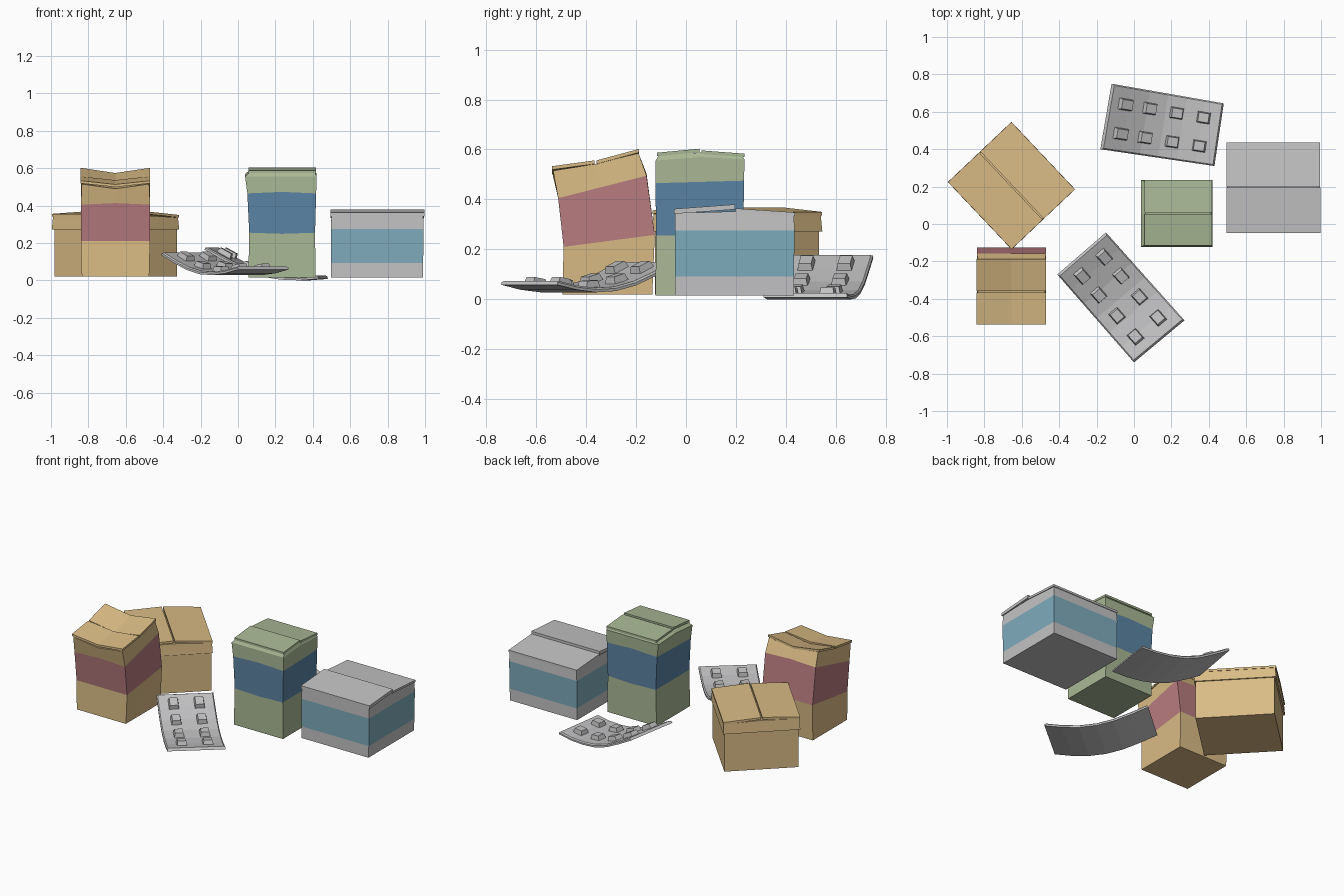
import bpy, bmesh, math
from mathutils import Vector, Matrix

if "Cube" in bpy.data.objects:
    bpy.data.objects.remove(bpy.data.objects["Cube"])


def mat(name, rgb):
    m = bpy.data.materials.new(name)
    m.diffuse_color = (*rgb, 1)
    m.use_nodes = True
    m.node_tree.nodes["Principled BSDF"].inputs["Base Color"].default_value = m.diffuse_color
    return m


TAN = mat("cardboard tan", (0.70, 0.50, 0.235))
RED = mat("dusty red", (0.48, 0.20, 0.215))
GREEN = mat("sage green", (0.40, 0.48, 0.30))
BLUE = mat("denim blue", (0.105, 0.23, 0.37))
TEAL = mat("soft teal", (0.21, 0.41, 0.50))
GREY = mat("light grey", (0.55, 0.55, 0.56))


def finish(name, bm, mats, matrix=None):
    bmesh.ops.recalc_face_normals(bm, faces=bm.faces)
    me = bpy.data.meshes.new(name)
    bm.to_mesh(me)
    bm.free()
    for m in mats:
        me.materials.append(m)
    ob = bpy.data.objects.new(name, me)
    bpy.context.collection.objects.link(ob)
    if matrix:
        ob.matrix_world = matrix
    return ob


def loft(name, levels, mats, bands=None, matrix=None):
    """Stack of 8-point rings; level = x0, x1, y0, y1, z front, z back, sag at mid x, rise at mid y."""
    bm = bmesh.new()
    rings, caps = [], []
    for x0, x1, y0, y1, zf, zb, sag, rise in levels:
        xm, ym, zm = (x0 + x1) / 2, (y0 + y1) / 2, (zf + zb) / 2 + rise
        pts = [(x0, y0, zf), (xm, y0, zf + sag), (x1, y0, zf), (x1, ym, zm),
               (x1, y1, zb), (xm, y1, zb + sag), (x0, y1, zb), (x0, ym, zm)]
        rings.append([bm.verts.new(p) for p in pts])
        caps.append((xm, ym, zm + sag))
    for i in range(len(rings) - 1):
        a, b = rings[i], rings[i + 1]
        for k in range(8):
            n = (k + 1) % 8
            f = bm.faces.new((a[k], a[n], b[n], b[k]))
            f.material_index = bands[i] if bands else 0
    for r, c in ((rings[0], caps[0]), (rings[-1], caps[-1])):
        v = bm.verts.new(c)
        for k in (1, 3, 5, 7):
            bm.faces.new((r[k], r[(k + 1) % 8], r[(k + 2) % 8], v))
    return finish(name, bm, mats, matrix)


def flap(name, x0, x1, y0, y1, zf, zb, sag, m, matrix=None, t=0.014):
    """Thin lid flap whose top edges sit at zf and zb."""
    loft(name, [(x0, x1, y0, y1, zf - t, zb - t, sag, 0),
                (x0, x1, y0, y1, zf, zb, sag, 0)], [m], matrix=matrix)


# Leaning tan carton with a red band
loft("leaning_carton", [
    (-.835, -.475, -.495, -.135, .02, .02, 0, 0),
    (-.84, -.47, -.49, -.125, .21, .258, 0, 0),
    (-.84, -.47, -.512, -.158, .405, .495, .008, 0),
    (-.835, -.475, -.532, -.19, .515, .585, -.025, -.008)], [TAN, RED], [0, 1, 0])
flap("leaning_carton_front_flap", -.842, -.47, -.536, -.367, .533, .556, -.02, TAN)
flap("leaning_carton_back_flap", -.842, -.47, -.359, -.188, .556, .602, -.028, TAN)

# Turned tan carton with a wider lid
M = Matrix.Translation((-.655, .205, 0)) @ Matrix.Rotation(math.radians(-46.6), 4, 'Z')
loft("turned_carton", [
    (-.238, .240, -.224, .226, .02, .02, 0, 0),
    (-.238, .240, -.224, .226, .28, .28, 0, 0)], [TAN], matrix=M)
loft("turned_carton_lid", [
    (-.248, .248, -.234, .234, .272, .272, 0, 0),
    (-.243, .243, -.230, .230, .342, .336, 0, .008)], [TAN], matrix=M)
flap("turned_carton_left_flap", -.247, .247, -.233, -.004, .356, .368, 0, TAN, M)
flap("turned_carton_right_flap", -.247, .247, .004, .233, .368, .350, 0, TAN, M)

# Tall green carton with a blue band and a peaked top
loft("tall_carton", [
    (.055, .415, -.122, .230, .015, .015, 0, 0),
    (.06, .412, -.120, .230, .255, .255, -.006, 0),
    (.05, .418, -.122, .232, .465, .475, .008, 0),
    (.038, .420, -.122, .235, .555, .56, 0, .012),
    (.062, .412, -.108, .225, .577, .575, 0, .012)], [GREEN, BLUE], [0, 1, 0, 0])
flap("tall_carton_front_flap", .055, .416, -.116, .054, .587, .603, 0, GREEN)
flap("tall_carton_back_flap", .055, .418, .062, .234, .596, .583, 0, GREEN)

# Wide grey carton with a teal band
loft("wide_carton", [
    (.496, .988, -.045, .432, .015, .015, 0, 0),
    (.498, .990, -.045, .432, .092, .092, 0, 0),
    (.496, .992, -.045, .435, .275, .275, 0, 0),
    (.500, .990, -.045, .432, .345, .335, 0, .012)], [GREY, TEAL], [0, 1, 0])
flap("wide_carton_front_flap", .495, .997, -.048, .196, .362, .38, 0, GREY, t=.02)
flap("wide_carton_back_flap", .495, .995, .198, .437, .364, .348, 0, GREY)


def blister_pack(name, a0, a1, b0, b1, profile):
    """Bent sheet between end edges a and b, with 4 x 2 pockets on top."""
    a0, a1, b0, b1 = (Vector((*p, 0)) for p in (a0, a1, b0, b1))
    side = ((a1 - a0) + (b1 - b0)).normalized()

    def height(t):
        s = min(max(t, 0), 1) * (len(profile) - 1)
        i = min(int(s), len(profile) - 2)
        return profile[i] + (profile[i + 1] - profile[i]) * (s - i)

    def point(t, v, h):
        p = a0.lerp(b0, t).lerp(a1.lerp(b1, t), v)
        lo, hi = max(t - .08, 0), min(t + .08, 1)
        along = (b0 - a0) * (hi - lo) + Vector((0, 0, height(hi) - height(lo)))
        up = side.cross(along).normalized()
        if up.z < 0:
            up = -up
        return p + Vector((0, 0, height(t))) + up * h

    bm = bmesh.new()
    n = len(profile) - 1
    rows = []
    for i in range(n + 1):
        t = i / n
        ti = min(max(t, .012), .988)
        rows.append([bm.verts.new(point(*q)) for q in
                     ((t, 0, 0), (t, 1, 0), (t, 1, .011), (ti, .98, .018),
                      (ti, .02, .018), (t, 0, .011))])
    for a, b in zip(rows, rows[1:]):
        for k in range(6):
            j = (k + 1) % 6
            bm.faces.new((a[k], a[j], b[j], b[k]))
    bm.faces.new(rows[0])
    bm.faces.new(rows[-1])
    finish(name + "_sheet", bm, [GREY])

    # Raised pockets
    bm = bmesh.new()
    for t in (.135, .355, .6, .845):
        for v in (.275, .725):
            rings = []
            for s, h in ((1, .012), (.8, .045)):
                rings.append([bm.verts.new(point(t + dt * s, v + dv * s, h)) for dt, dv in
                              ((-.06, -.09), (.06, -.09), (.06, .09), (-.06, .09))])
            a, b = rings
            for k in range(4):
                j = (k + 1) % 4
                bm.faces.new((a[k], a[j], b[j], b[k]))
            bm.faces.new(a)
            bm.faces.new(b)
    finish(name + "_pockets", bm, [GREY])


blister_pack("back_pack", (-.18, .40), (-.12, .75), (.43, .31), (.48, .645),
             (.165, .108, .055, .02, .004, 0, .008))
blister_pack("front_pack", (-.41, -.27), (-.15, -.045), (0, -.74), (.27, -.515),
             (.135, .092, .055, .033, .028, .038, .058))
